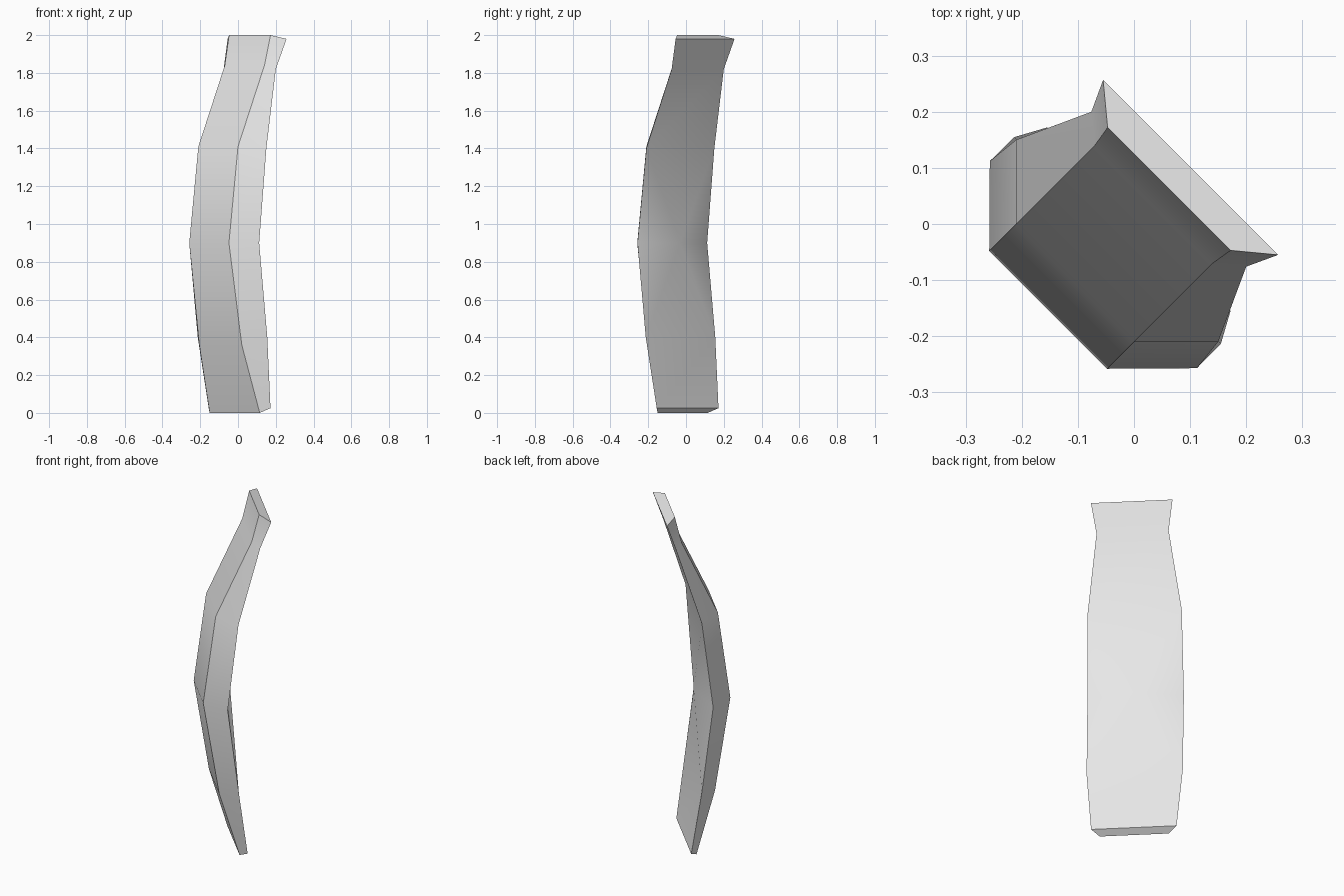
import bpy
import bmesh

# Remove only the default cube
default_cube = bpy.data.objects.get("Cube")
if default_cube:
    bpy.data.objects.remove(default_cube, do_unlink=True)


def make_material(name, colour):
    material = bpy.data.materials.new(name)
    material.use_nodes = True
    material.diffuse_color = colour
    shader = next(n for n in material.node_tree.nodes if n.type == "BSDF_PRINCIPLED")
    shader.inputs["Base Color"].default_value = colour
    return material


def mirrored(point):
    """Reflect a point across the diagonal symmetry plane of the plank."""
    x, y, z = point
    return (y, x, z)


# One corner of the narrow outer face and of the wide inner face per section
outer_edge = [
    (.115, -.15, 0), (.02, -.205, .36), (-.048, -.258, .9),
    (0, -.21, 1.41), (.14, -.07, 1.84), (.172, -.047, 2),
]
inner_edge = [
    (.172, -.155, .025), (.155, -.213, .4), (.112, -.257, .9),
    (.15, -.21, 1.4), (.2, -.076, 1.82), (.257, -.055, 1.98),
]

bm = bmesh.new()
rings = []
for outer, inner in zip(outer_edge, inner_edge):
    corners = (outer, inner, mirrored(inner), mirrored(outer))
    rings.append([bm.verts.new(corner) for corner in corners])

# Skin the plank; the inner side of the belly is filled separately
INNER_SIDE = 1
BELLY = (1, 2)
for row, (low, high) in enumerate(zip(rings, rings[1:])):
    for side in range(len(low)):
        if side == INNER_SIDE and row in BELLY:
            continue
        following = (side + 1) % len(low)
        bm.faces.new((low[side], low[following], high[following], high[side]))

# End caps
bm.faces.new(rings[0])
bm.faces.new(rings[-1])

# Raised middle of the belly, as a fan around one centre point
centre = bm.verts.new((-.03, -.03, .9))
belly_rings = rings[1:4]
rim = [ring[1] for ring in belly_rings] + [ring[2] for ring in reversed(belly_rings)]
for index, vertex in enumerate(rim):
    bm.faces.new((vertex, rim[(index + 1) % len(rim)], centre))

bmesh.ops.recalc_face_normals(bm, faces=bm.faces)
mesh = bpy.data.meshes.new("curved_plank")
bm.to_mesh(mesh)
bm.free()

plank = bpy.data.objects.new("curved_plank", mesh)
bpy.context.collection.objects.link(plank)
mesh.materials.append(make_material("light_grey", (.8, .8, .8, 1)))

# Soft shading along the bend, crisp long edges
bpy.ops.object.select_all(action="DESELECT")
plank.select_set(True)
bpy.context.view_layer.objects.active = plank
bpy.ops.object.shade_smooth_by_angle()
